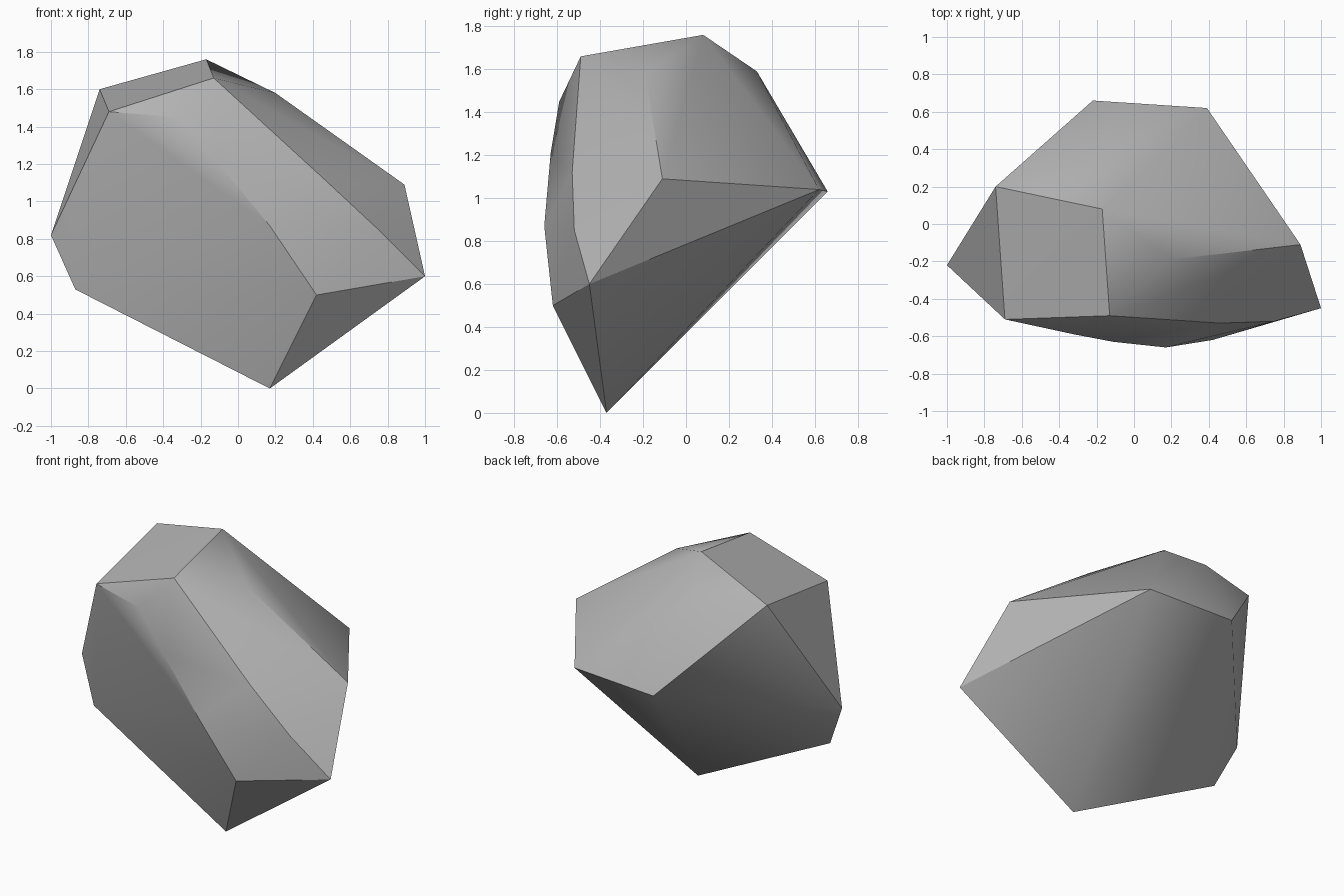
import bpy
import bmesh
import math

# Remove the default cube only
default_cube = bpy.data.objects.get("Cube")
if default_cube:
    bpy.data.objects.remove(default_cube, do_unlink=True)


def make_material(name, value):
    """One flat grey material, shown the same in viewport and render."""
    material = bpy.data.materials.new(name)
    material.use_nodes = True
    colour = (value, value, value, 1)
    material.diffuse_color = colour
    for node in material.node_tree.nodes:
        if node.type == 'BSDF_PRINCIPLED':
            node.inputs["Base Color"].default_value = colour
    return material


def make_hull(name, corners, material, sharp_angle):
    """Faceted boulder: the convex hull wrapped around its corner points."""
    bm = bmesh.new()
    for corner in corners:
        bm.verts.new(corner)
    bmesh.ops.convex_hull(bm, input=list(bm.verts))
    loose = [v for v in bm.verts if not v.link_faces]
    bmesh.ops.delete(bm, geom=loose, context='VERTS')
    bmesh.ops.recalc_face_normals(bm, faces=list(bm.faces))

    mesh = bpy.data.meshes.new(name)
    bm.to_mesh(mesh)
    bm.free()
    mesh.materials.append(material)
    rock = bpy.data.objects.new(name, mesh)
    bpy.context.collection.objects.link(rock)

    # Soft shading over shallow bends, crisp edges between the main facets
    bpy.ops.object.select_all(action='DESELECT')
    rock.select_set(True)
    bpy.context.view_layer.objects.active = rock
    bpy.ops.object.shade_smooth_by_angle(angle=math.radians(sharp_angle))
    return rock


# Sloping cap on top
cap = [(-.17, .08, 1.76), (-.74, .2, 1.6), (-.69, -.51, 1.48), (-.13, -.49, 1.66)]
# Upper back and right shoulder
shoulder = [(.2, -.19, 1.58), (-.29, .33, 1.59), (.89, -.11, 1.09)]
# Rear ridge
rear = [(-.22, .66, 1.03), (.39, .62, 1.04)]
# Left corner
side = [(-1, -.22, .82), (-.87, -.28, .53)]
# Bulging front ridge and the bevel beside it
front = [(-.32, -.59, 1.45), (-.11, -.63, 1.21), (.17, -.66, .87), (.42, -.62, .5)]
bevel = [(.46, -.53, 1.12), (.75, -.52, .85), (1, -.45, .6)]
# Lowest point
foot = [(.17, -.37, 0)]

stone_grey = make_material("stone grey", .45)
make_hull("boulder", cap + shoulder + rear + side + front + bevel + foot, stone_grey, 30)
